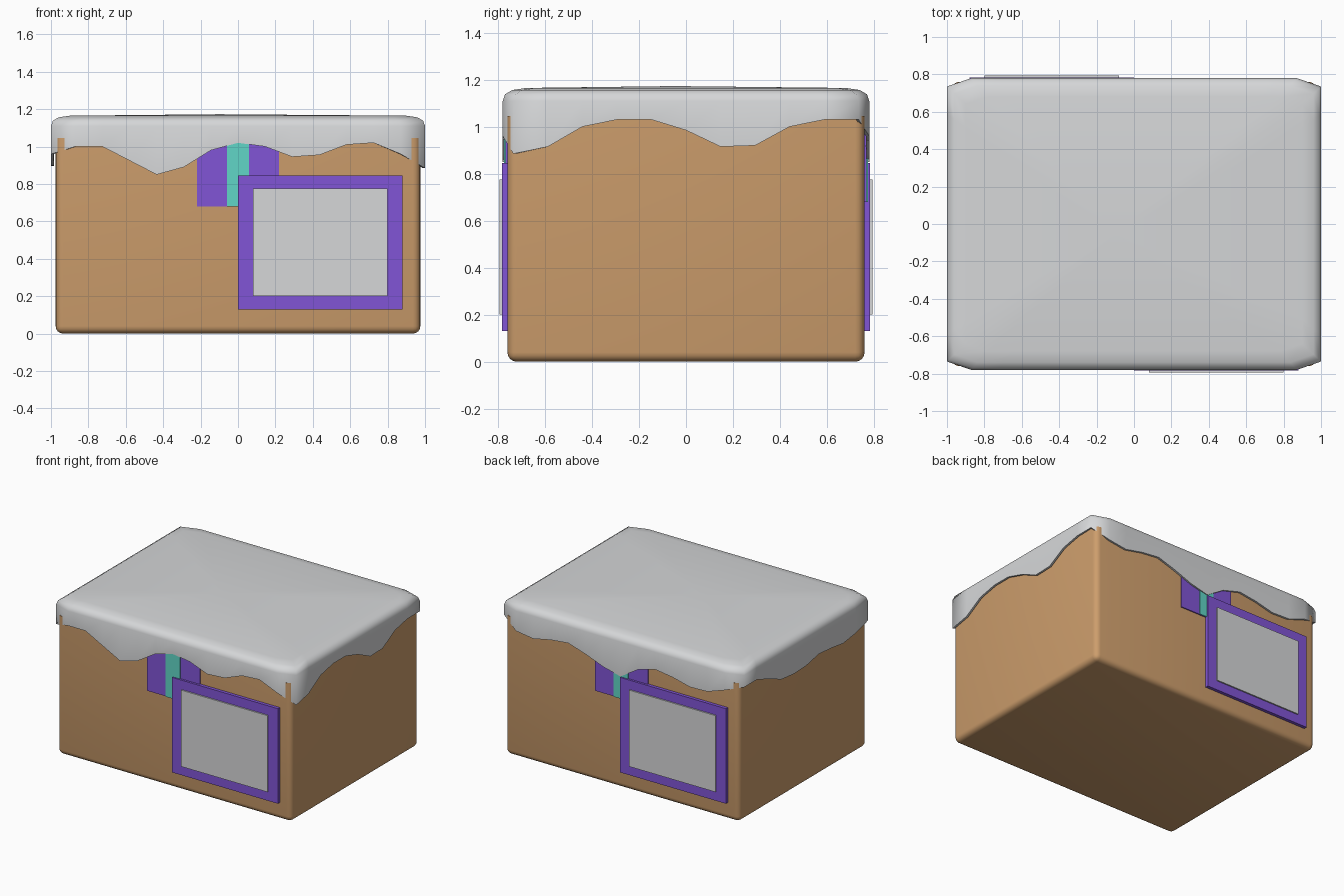
import bpy
import bmesh
from math import radians
from mathutils import Matrix, Vector

default_cube = bpy.data.objects.get("Cube")
if default_cube:
    bpy.data.objects.remove(default_cube, do_unlink=True)


def make_material(name, red, green, blue):
    material = bpy.data.materials.new(name)
    material.use_nodes = True
    color = (red, green, blue, 1)
    material.diffuse_color = color
    material.node_tree.nodes["Principled BSDF"].inputs["Base Color"].default_value = color
    return material


cardboard = make_material("cardboard_tan", .61, .34, .15)
purple = make_material("purple", .22, .09, .67)
teal = make_material("teal", .12, .67, .57)
white = make_material("snow_white", .67, .68, .69)


def add_object(name, bm, material):
    bmesh.ops.recalc_face_normals(bm, faces=bm.faces)
    mesh = bpy.data.meshes.new(name)
    bm.to_mesh(mesh)
    bm.free()
    mesh.materials.append(material)
    obj = bpy.data.objects.new(name, mesh)
    bpy.context.collection.objects.link(obj)
    return obj


def block(low, high):
    low, high = Vector(low), Vector(high)
    bm = bmesh.new()
    bmesh.ops.create_cube(bm, size=1)
    bmesh.ops.scale(bm, vec=high - low, verts=bm.verts)
    bmesh.ops.translate(bm, vec=(low + high) / 2, verts=bm.verts)
    return bm


def smooth(obj, angle):
    bpy.ops.object.select_all(action="DESELECT")
    obj.select_set(True)
    bpy.context.view_layer.objects.active = obj
    for modifier in list(obj.modifiers):
        bpy.ops.object.modifier_apply(modifier=modifier.name)
    bpy.ops.object.shade_smooth_by_angle(angle=radians(angle))


# Carton with rounded bottom and upright edges
bm = block((-.975, -.76, 0), (.975, .76, 1.045))
rounded = [e for e in bm.edges if min(v.co.z for v in e.verts) < .01]
bmesh.ops.bevel(bm, geom=rounded, offset=.04, segments=4, profile=.5, affect="EDGES")
smooth(add_object("carton", bm, cardboard), 40)

# Snow cap: wavy hem heights in hundredths, counter-clockwise from the front
front_hem = [100, 100, 92.5, 85, 89, 98, 102, 100, 94.5, 95.5, 101, 102, 96]
right_hem = [88.5, 91.5, 100, 103, 103, 98.5, 91.5, 92, 100, 103, 103]
back_hem = [96, 94, 97, 98.5, 94, 88.5, 85, 94, 98, 96, 92.5, 93, 98]
left_hem = [102, 102, 97, 91, 89.5, 90, 93, 92, 90, 92, 96]


def hem_side(start, end, heights):
    start, end = Vector(start), Vector(end)
    last = len(heights) - 1
    return [(*start.lerp(end, i / last), h / 100) for i, h in enumerate(heights)]


hem = (hem_side((-.87, -.78), (.87, -.78), front_hem)
       + hem_side((1, -.735), (1, .735), right_hem)
       + hem_side((.87, .78), (-.87, .78), back_hem)
       + hem_side((-1, .735), (-1, -.735), left_hem))

bm = bmesh.new()
rings = [[bm.verts.new(point) for point in hem]]
for inset, height in [(0, 1.11), (.01, 1.138), (.04, 1.156), (.1, 1.165)]:
    rings.append([bm.verts.new((x * (1 - inset), y * (1 - inset / .78), height))
                  for x, y, z in hem])
for lower, upper in zip(rings, rings[1:]):
    for i in range(len(hem)):
        j = (i + 1) % len(hem)
        bm.faces.new((lower[i], lower[j], upper[j], upper[i]))
peak = bm.verts.new((-.1, -.05, 1.173))
for i, vert in enumerate(rings[-1]):
    bm.faces.new((vert, rings[-1][(i + 1) % len(hem)], peak))
cap = add_object("snow_cap", bm, white)
shell = cap.modifiers.new("thickness", "SOLIDIFY")
shell.thickness = .015
shell.offset = -1
smooth(cap, 80)

# Tape and label plates, repeated on the back by a half turn
plates = [
    ("tape", purple, -.22, .22, .68, 1.04, .75, .768),
    ("tape_stripe", teal, -.06, .06, .68, 1.04, .766, .774),
    ("label_border", purple, 0, .88, .13, .845, .75, .784),
    ("label", white, .08, .8, .2, .775, .782, .794),
]
for side, turn in [("front", 0), ("back", 180)]:
    for name, material, left, right, bottom, top, inner, outer in plates:
        bm = block((left, -outer, bottom), (right, -inner, top))
        bmesh.ops.rotate(bm, matrix=Matrix.Rotation(radians(turn), 3, "Z"), verts=bm.verts)
        add_object(side + "_" + name, bm, material)
